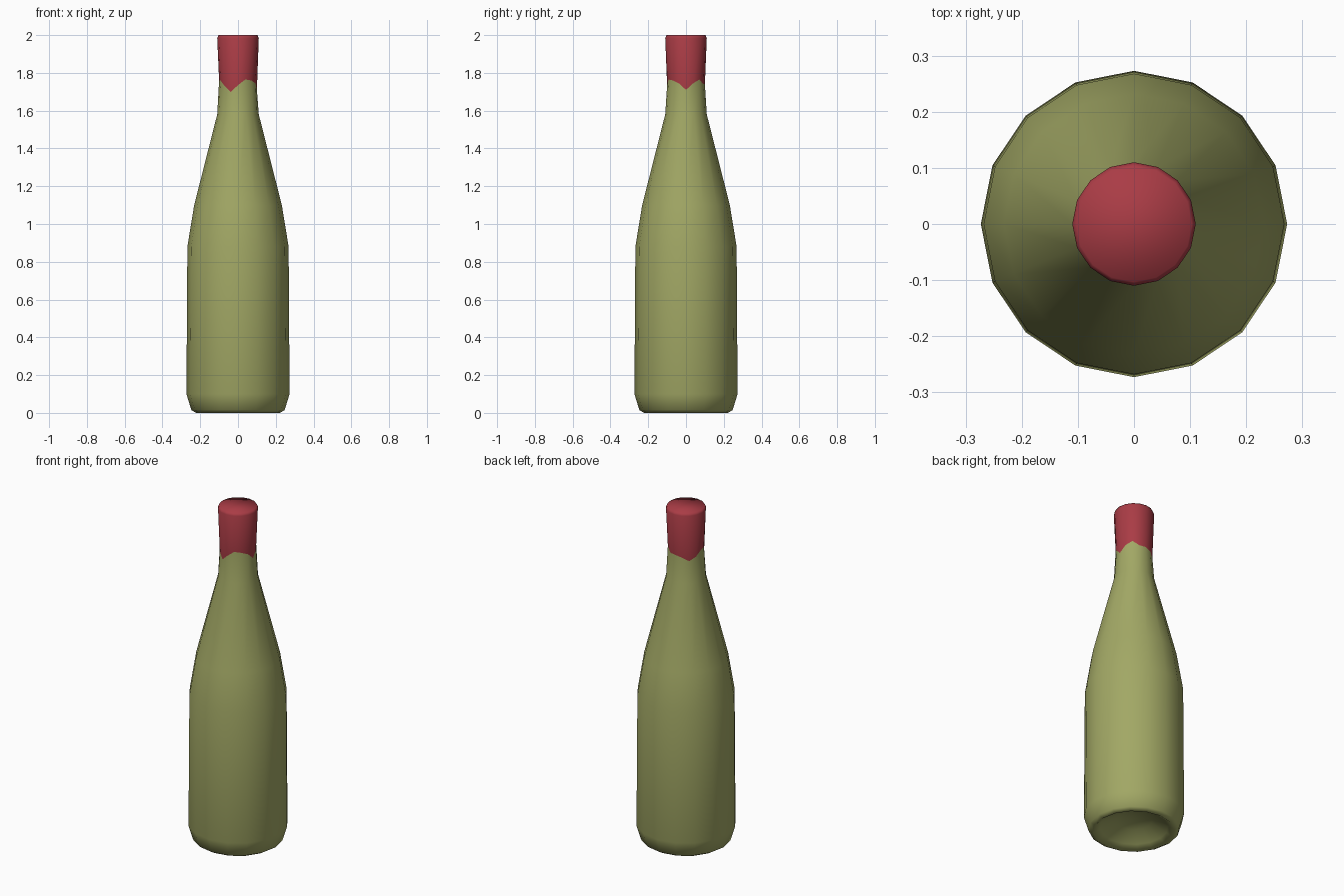
import bpy, bmesh
from math import cos, sin, pi

if "Cube" in bpy.data.objects:
    bpy.data.objects.remove(bpy.data.objects["Cube"])

SIDES = 16
# wavy lower edge of the seal, one height per side
WAVE = [1.71, 1.745, 1.765, 1.74, 1.74, 1.73, 1.71, 1.73,
        1.76, 1.76, 1.73, 1.70, 1.735, 1.765, 1.76, 1.745]


def material(name, color):
    m = bpy.data.materials.new(name)
    m.diffuse_color = (*color, 1)
    m.use_nodes = True
    m.node_tree.nodes["Principled BSDF"].inputs["Base Color"].default_value = m.diffuse_color
    return m


def lathe(name, profile, mat, start_cap=None, end_cap=False):
    """Turn (radius, height) pairs; height None means the wavy edge."""
    bm = bmesh.new()
    rings = []
    for r, z in profile:
        rings.append([bm.verts.new((r * cos(2 * pi * i / SIDES),
                                    r * sin(2 * pi * i / SIDES),
                                    WAVE[i] if z is None else z))
                      for i in range(SIDES)])
    for a, b in zip(rings, rings[1:]):
        for i in range(SIDES):
            j = (i + 1) % SIDES
            bm.faces.new((a[i], a[j], b[j], b[i]))
    if start_cap is not None:
        c = bm.verts.new((0, 0, start_cap))
        for i in range(SIDES):
            bm.faces.new((c, rings[0][(i + 1) % SIDES], rings[0][i]))
    if end_cap:
        bm.faces.new(rings[-1])
    for f in bm.faces:
        f.smooth = True
    me = bpy.data.meshes.new(name)
    bm.to_mesh(me)
    bm.free()
    me.materials.append(mat)
    ob = bpy.data.objects.new(name, me)
    bpy.context.collection.objects.link(ob)
    return ob


green = material("green_glass", (0.36, 0.39, 0.13))
red = material("red_seal", (0.40, 0.045, 0.06))

# glass body, starting in the hollow of the base
lathe("bottle_body",
      [(0.10, 0.07), (0.185, 0.025), (0.222, 0.0), (0.247, 0.015),
       (0.273, 0.10), (0.268, 0.88), (0.232, 1.10), (0.110, 1.58),
       (0.100, None)],
      green, start_cap=0.085)

# seal over the mouth, flush with the neck
lathe("neck_seal",
      [(0.100, None), (0.110, 1.985), (0.103, 2.0)],
      red, end_cap=True)
